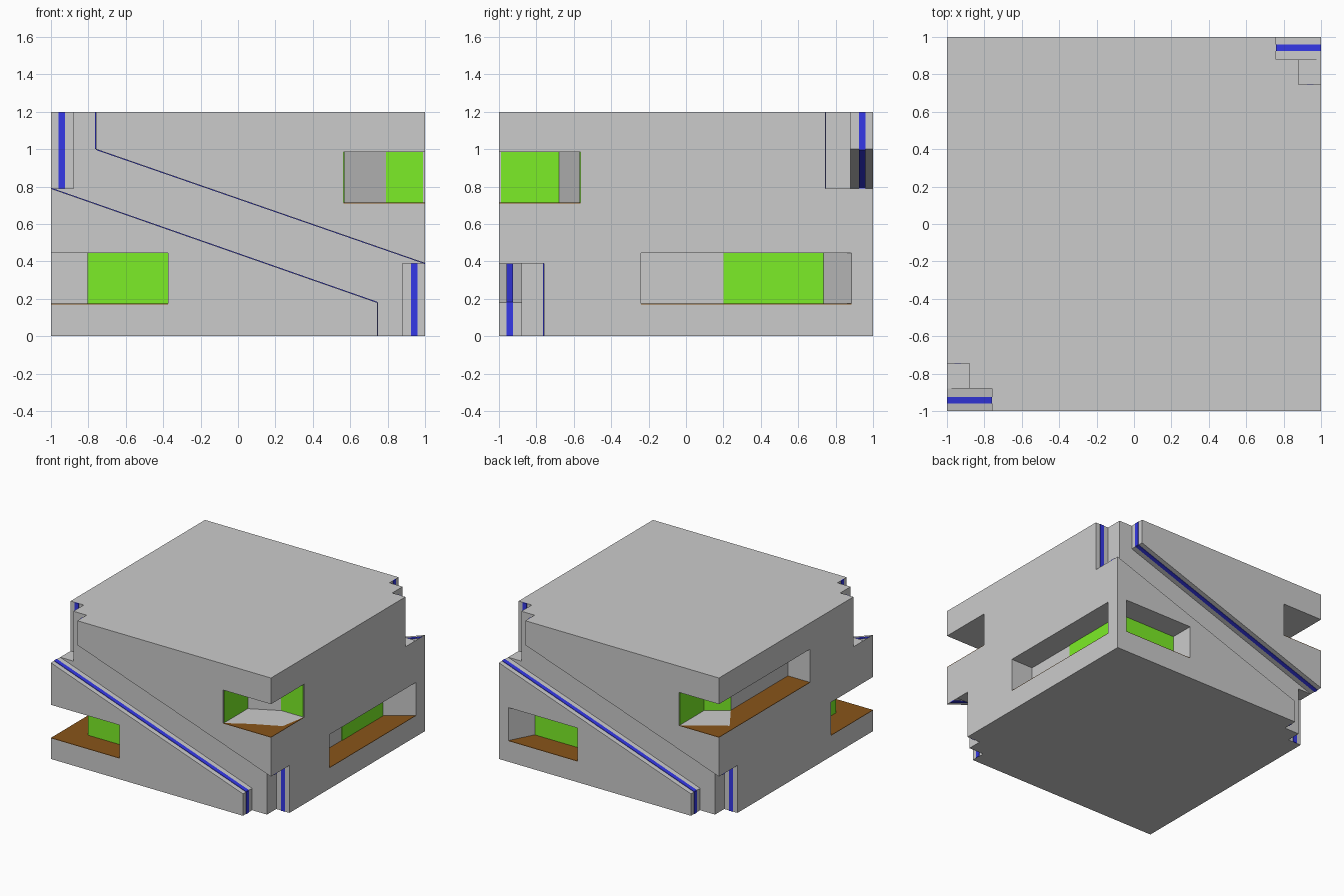
import bpy, bmesh
from mathutils import Vector

if "Cube" in bpy.data.objects:
    bpy.data.objects.remove(bpy.data.objects["Cube"])

T = 0.004  # thickness of painted strips and panels


def material(name, rgb):
    m = bpy.data.materials.new(name)
    m.diffuse_color = (*rgb, 1)
    m.use_nodes = True
    m.node_tree.nodes["Principled BSDF"].inputs["Base Color"].default_value = m.diffuse_color
    return m


BLUE = material("blue", (0.035, 0.04, 0.8))
GREEN = material("green", (0.2, 0.85, 0.02))
BROWN = material("brown", (0.25, 0.09, 0.01))


def prism(name, pts, lo, hi, axis="z", mat=None, turn=False):
    """Extrude a 2D outline along z (xy outline) or y (xz outline); turn = half turn about z."""
    bm = bmesh.new()

    def co(p, h):
        v = Vector((p[0], p[1], h)) if axis == "z" else Vector((p[0], h, p[1]))
        return (-v.x, -v.y, v.z) if turn else v

    a = [bm.verts.new(co(p, lo)) for p in pts]
    b = [bm.verts.new(co(p, hi)) for p in pts]
    bm.faces.new(a)
    bm.faces.new(b)
    for i in range(len(pts)):
        j = (i + 1) % len(pts)
        bm.faces.new((a[i], a[j], b[j], b[i]))
    bmesh.ops.recalc_face_normals(bm, faces=bm.faces)
    me = bpy.data.meshes.new(name)
    bm.to_mesh(me)
    bm.free()
    ob = bpy.data.objects.new(name, me)
    bpy.context.collection.objects.link(ob)
    if mat:
        me.materials.append(mat)
    return ob


def rect(x0, y0, x1, y1):
    return [(x0, y0), (x1, y0), (x1, y1), (x0, y1)]


def cut(body, cutter):
    mod = body.modifiers.new("cut", "BOOLEAN")
    mod.operation, mod.solver, mod.object = "DIFFERENCE", "EXACT", cutter
    bpy.context.view_layer.objects.active = body
    bpy.ops.object.modifier_apply(modifier=mod.name)
    bpy.data.objects.remove(cutter)


def panel(name, p, q, z0, z1, mat):
    """Thin coloured sheet on the wall running from p to q."""
    p, q = Vector(p), Vector(q)
    d = (q - p).normalized() * T
    n = Vector((-d.y, d.x))
    prism(name, [p + n, q + n, q - n, p - n], z0, z1, mat=mat)


# Main block
body = prism("block", rect(-1, -1, 1, 1), 0, 1.2)

# Diagonal channels on front and back, with stepped corner notches
channel = [(-1.1, 0.825), (-1.1, 1.3), (-0.76, 1.3), (-0.76, 1.0), (1.1, 0.355),
           (1.1, -0.1), (0.745, -0.1), (0.745, 0.18)]
for turn in (False, True):
    cut(body, prism("channel_cut", channel, -1.1, -0.88, "y", turn=turn))
    cut(body, prism("upper_notch", rect(-1.1, -1.1, -0.88, -0.745), 0.79, 1.3, turn=turn))
    cut(body, prism("lower_notch", rect(0.88, -1.1, 1.1, -0.76), -0.1, 0.39, turn=turn))

# Blue strips lining the channels and notches
lines = [((-0.76, 1.2), (-0.76, 1.0)), ((-0.76, 1.0), (1, 0.39)),
         ((-1, 0.79), (0.745, 0.18)), ((0.745, 0.18), (0.745, 0))]
for turn in (False, True):
    for (x0, z0), (x1, z1) in lines:
        dx, dz = (T, 0) if x0 == x1 else (0, T)
        prism("channel_strip", [(x0 - dx, z0 - dz), (x1 - dx, z1 - dz),
                                (x1 + dx, z1 + dz), (x0 + dx, z0 + dz)],
              -0.96, -0.925, "y", BLUE, turn)
    prism("upper_notch_strip", rect(-0.96, -0.745 - T, -0.925, -0.745 + T),
          0.79, 1.2, mat=BLUE, turn=turn)
    prism("lower_notch_strip", rect(0.925, -0.76 - T, 0.96, -0.76 + T),
          0, 0.39, mat=BLUE, turn=turn)

# Window recesses: name, plan outline, brown floor outline (None = whole), green walls
LOW, HIGH = (0.17, 0.445), (0.71, 0.985)
windows = [
    ("front_left_window", LOW,
     [(-1, -1), (-0.375, -1), (-0.375, -0.8), (-0.8, -0.8), (-0.8, -0.455), (-1, -0.455)],
     None,
     [((-0.8, -0.8), (-0.375, -0.8)), ((-0.8, -0.8), (-0.8, -0.455))]),
    ("right_window", LOW,
     [(1, -0.24), (1, 0.885), (0.8, 0.735), (0.8, -0.24)],
     None,
     [((0.8, 0.2), (0.8, 0.735))]),
    ("back_window", LOW,
     [(0.287, 1), (0.287, 0.8), (0.81, 0.8), (0.915, 1)],
     None,
     [((0.287, 0.8), (0.81, 0.8))]),
    ("front_right_window", HIGH,
     [(0.565, -1), (1, -1), (1, -0.565), (0.79, -0.565), (0.565, -0.68)],
     [(0.565, -1), (1, -1), (1, -0.565), (0.96, -0.79), (0.75, -0.89)],
     [((0.565, -0.99), (0.565, -0.68)), ((0.79, -0.565), (0.99, -0.565))]),
    ("back_left_window", HIGH,
     [(-1, 1), (-1, -0.18), (-0.8, -0.18), (-0.8, 0.56), (-0.635, 0.675), (-0.635, 1)],
     [(-1, 1), (-1, -0.18), (-0.8, -0.18), (-0.8, 0.56), (-0.95, 0.79), (-0.78, 0.9),
      (-0.635, 1)],
     [((-0.635, 0.99), (-0.635, 0.675)), ((-0.635, 0.675), (-0.8, 0.56))]),
]
for name, (z0, z1), plan, floor, walls in windows:
    push = [tuple(c * 1.001 if abs(c) == 1 else c for c in p) for p in plan]
    cut(body, prism(name, push, z0, z1))
    prism(name + "_floor", floor or plan, z0, z0 + T, mat=BROWN)
    for p, q in walls:
        panel(name + "_glass", p, q, z0 + T, z1, GREEN)
